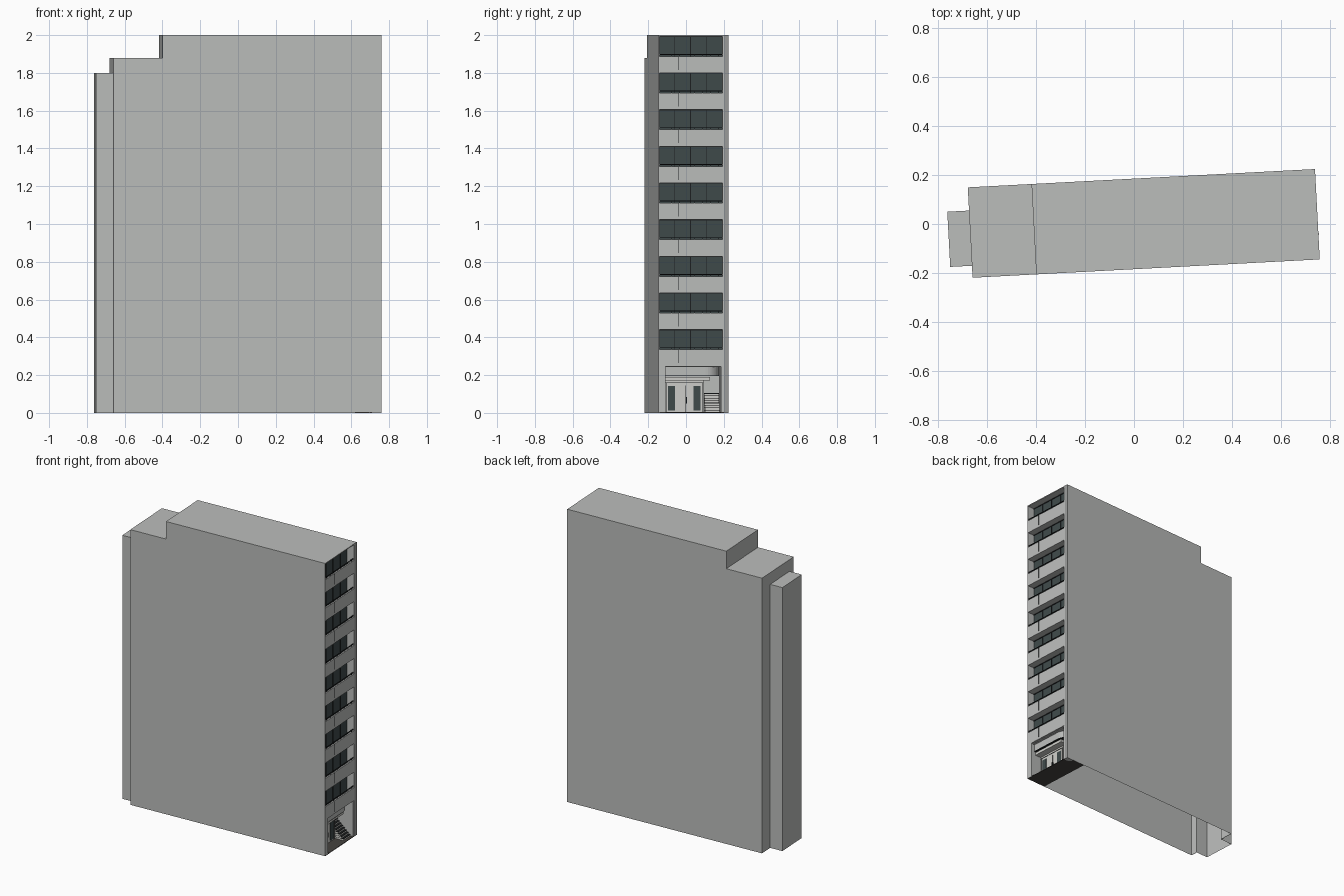
import bpy, bmesh, math
from mathutils import Matrix, Vector

if "Cube" in bpy.data.objects:
    bpy.data.objects.remove(bpy.data.objects["Cube"])

# The slab stands slightly turned about the vertical axis
PLACE = Matrix.Translation((0.04, 0.0025, 0)) @ Matrix.Rotation(math.radians(3.02), 4, 'Z')


def material(name, r, g, b):
    m = bpy.data.materials.new(name)
    m.use_nodes = True
    m.diffuse_color = (r, g, b, 1)
    bsdf = m.node_tree.nodes["Principled BSDF"]
    bsdf.inputs["Base Color"].default_value = (r, g, b, 1)
    bsdf.inputs["Roughness"].default_value = 0.8
    return m


CONCRETE = material("concrete", 0.5, 0.51, 0.5)
PILLAR = material("shaded_concrete", 0.33, 0.335, 0.33)
GLASS = material("dark_glass", 0.05, 0.068, 0.07)
FRAME = material("black_metal", 0.012, 0.014, 0.015)
FLOOR = material("dark_paving", 0.06, 0.055, 0.05)
PANEL = material("pale_panel", 0.62, 0.62, 0.59)


def finish(name, bm, mat):
    bmesh.ops.recalc_face_normals(bm, faces=bm.faces)
    mesh = bpy.data.meshes.new(name)
    bm.to_mesh(mesh)
    bm.free()
    mesh.materials.append(mat)
    mesh.transform(PLACE)
    obj = bpy.data.objects.new(name, mesh)
    bpy.context.collection.objects.link(obj)
    return obj


def prism(name, pts, lo, hi, mat, axis='y', skip=()):
    """Extrude a profile along y (points x, z) or z (points x, y), leaving out some side faces."""
    bm = bmesh.new()

    def ring(d):
        return [bm.verts.new((a, d, b) if axis == 'y' else (a, b, d)) for a, b in pts]
    r0, r1 = ring(lo), ring(hi)
    bm.faces.new(r0)
    bm.faces.new(r1[::-1])
    n = len(pts)
    for i in range(n):
        if i not in skip:
            j = (i + 1) % n
            bm.faces.new((r0[i], r0[j], r1[j], r1[i]))
    return finish(name, bm, mat)


def boxes(name, mat, *spans):
    """Several boxes in one object, each given as x0, x1, y0, y1, z0, z1."""
    bm = bmesh.new()
    for x0, x1, y0, y1, z0, z1 in spans:
        mid = Vector((x0 + x1, y0 + y1, z0 + z1)) / 2
        size = Matrix.Diagonal((x1 - x0, y1 - y0, z1 - z0, 1))
        bmesh.ops.create_cube(bm, size=1, matrix=Matrix.Translation(mid) @ size)
    return finish(name, bm, mat)


END, BACK, SIDE = 0.711, -0.711, 0.185      # street end, rear end, half width
LEFT, RIGHT = -0.18, 0.153                  # sides of the balcony openings
GLAZE = END - 0.05                          # plane of the balcony glass
STOREYS, PITCH, FIRST, TALL = 9, 0.1941, 0.335, 0.106

# Stepped main shell, open underneath and at the street end
prism("building_shell", [(BACK, 0), (END, 0), (END, 2), (-0.45, 2), (-0.45, 1.88), (BACK, 1.88)],
      -SIDE, SIDE, CONCRETE, skip=(0, 1, 5))

# Rear shaft, opening into the main shell
prism("rear_shaft", [(-0.8, 0), (BACK, 0), (BACK, 1.8), (-0.8, 1.8)], -0.136, 0.09, CONCRETE, skip=(0, 1))
boxes("rear_wall", CONCRETE,
      (BACK, BACK + 0.002, -SIDE, -0.136, 0, 1.8),
      (BACK, BACK + 0.002, 0.09, SIDE, 0, 1.8),
      (BACK, BACK + 0.002, -SIDE, SIDE, 1.8, 1.88))

# Facade side fins
boxes("left_fin", CONCRETE, (GLAZE, END, -SIDE, LEFT, 0, 2))
boxes("right_fin", CONCRETE, (GLAZE, END - 0.001, RIGHT, SIDE, 0, 2))
boxes("right_fin_face", PILLAR, (END - 0.001, END, RIGHT + 0.008, SIDE, 0, 2))

# Balcony storeys
for i in range(STOREYS):
    z = FIRST + i * PITCH
    top = z + TALL
    low = z - (PITCH - TALL)
    tag = f"_{i + 1}"
    boxes("balcony_parapet" + tag, CONCRETE,
          (END - 0.01, END, LEFT, RIGHT, low, z),
          (GLAZE, END - 0.01, LEFT, RIGHT, low, low + 0.016))
    boxes("balcony_glass" + tag, GLASS, (GLAZE - 0.004, GLAZE, LEFT, RIGHT, low, top))
    # Window mullions and head frame
    step = (RIGHT - LEFT) / 4
    mullions = [(GLAZE, GLAZE + 0.003, y - w, y + w, low + 0.016, top)
                for y, w in ((LEFT + step, 0.001), (LEFT + 2 * step, 0.003), (RIGHT - step, 0.001))]
    boxes("window_frame" + tag, FRAME, *mullions,
          (GLAZE, GLAZE + 0.003, LEFT, RIGHT, top - 0.004, top))
    # Low handrail on short posts
    posts = [(END - 0.007, END - 0.004, y - 0.001, y + 0.001, z, z + 0.01)
             for y in (LEFT + (k + 0.5) * (RIGHT - LEFT) / 8 for k in range(8))]
    boxes("handrail" + tag, FRAME, *posts,
          (END - 0.008, END - 0.003, LEFT, RIGHT, z + 0.008, z + 0.012))
    # Drain line down the parapet
    boxes("drain_line" + tag, FRAME, (END, END + 0.002, -0.083, -0.079, z - 0.072, z - 0.003))

# Roof edge above the top balcony
boxes("roof_edge", CONCRETE, (GLAZE, END, LEFT, RIGHT, FIRST + 8 * PITCH + TALL, 2))

# Entrance recess
INNER, E_LEFT, E_RIGHT, HEAD = END - 0.14, -0.15, 0.145, 0.247
boxes("entrance_floor", FLOOR, (INNER, END, -SIDE, SIDE, 0, 0.004))
boxes("entrance_walls", CONCRETE,
      (INNER, END, -SIDE + 0.001, E_LEFT, 0.004, HEAD),
      (INNER, END - 0.002, E_RIGHT, SIDE - 0.001, 0.004, HEAD),
      (INNER - 0.004, INNER, -SIDE, SIDE, 0, HEAD),
      (INNER, END - 0.012, -SIDE + 0.001, SIDE - 0.001, HEAD - 0.003, HEAD))

# Fascia sweeping back in a curve on the right, with its dark soffit
curve = [(0.61 + 0.075 * math.cos(a), 0.065 + 0.075 * math.sin(a))
         for a in (math.radians(k * 10) for k in range(10))]
plan = [(INNER, E_LEFT), (0.685, E_LEFT)] + curve + [(INNER, 0.14)]
fascia = prism("entrance_fascia", plan, 0.198, 0.243, CONCRETE, axis='z')
prism("fascia_soffit", plan, 0.194, 0.198, FRAME, axis='z')

# Door canopy, door surround and glazed doors
boxes("door_canopy", PANEL, (INNER, 0.675, E_LEFT, 0.088, 0.172, 0.19))
boxes("door_wall", PANEL, (INNER, 0.63, -0.147, 0.058, 0.004, 0.172))
boxes("side_lights", GLASS,
      (0.63, 0.633, -0.131, -0.095, 0.012, 0.142),
      (0.63, 0.633, 0.003, 0.041, 0.012, 0.142))
boxes("door_lines", FRAME,
      (0.63, 0.632, -0.141, -0.139, 0.004, 0.16),
      (0.63, 0.632, -0.039, -0.037, 0.004, 0.145),
      (0.63, 0.632, -0.147, 0.058, 0.158, 0.161),
      (0.63, 0.632, 0.05, 0.052, 0.004, 0.16),
      (0.63, 0.64, -0.037, -0.032, 0.05, 0.085))

# Stair rising into the building beside the door
STEPS, RISE, GOING = 8, 0.0125, 0.013
stairs = [(INNER, 0.69 - k * GOING, 0.062, 0.14, 0.004 + k * RISE, 0.004 + (k + 1) * RISE - 0.003)
          for k in range(STEPS)]
nosings = [(INNER, 0.692 - k * GOING, 0.062, 0.14, 0.001 + (k + 1) * RISE, 0.004 + (k + 1) * RISE)
           for k in range(STEPS)]
boxes("stair_steps", PANEL, *stairs)
boxes("stair_nosings", FRAME, *nosings)
